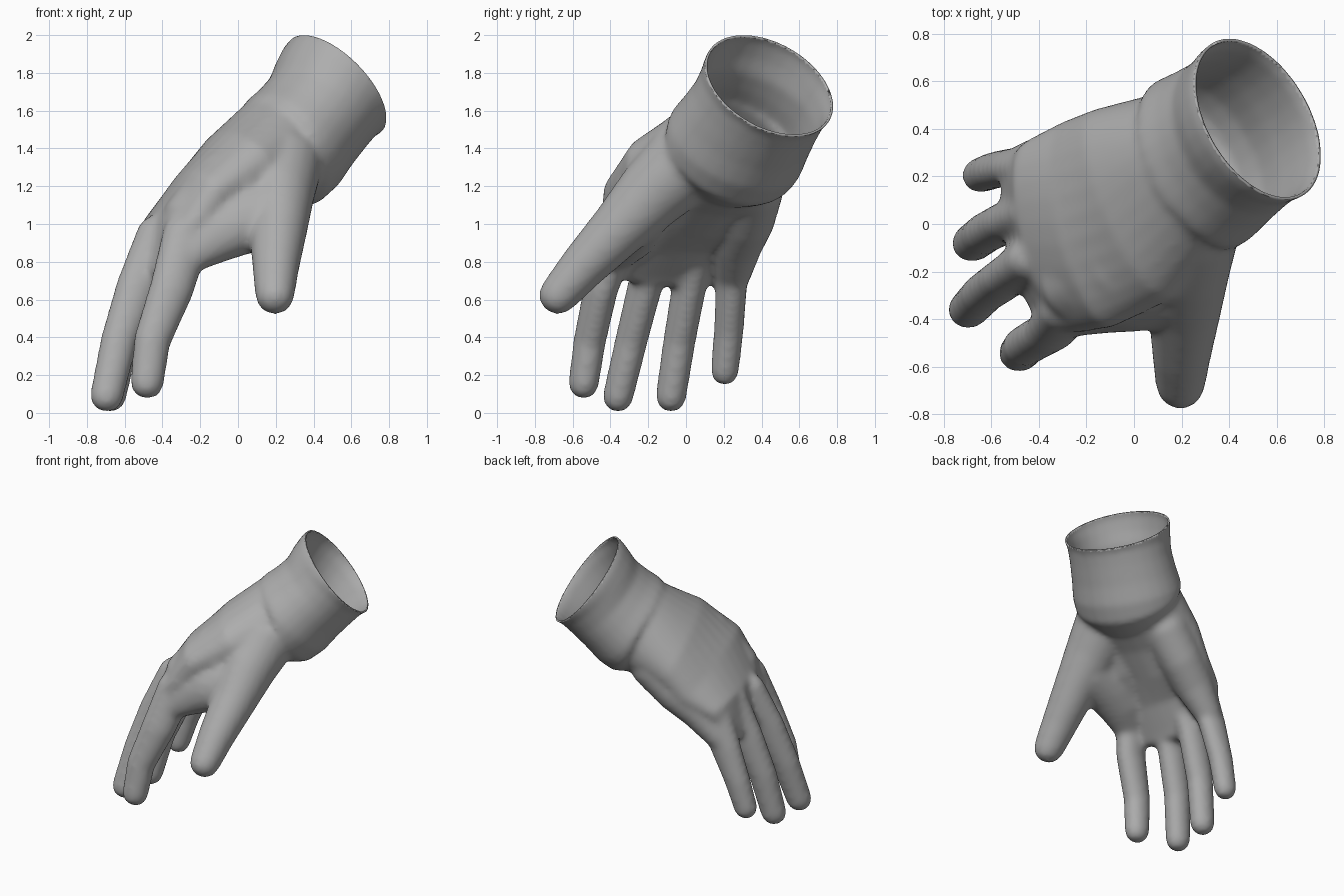
import bpy, bmesh, math
from mathutils import Vector

cube = bpy.data.objects.get("Cube")
if cube:
    bpy.data.objects.remove(cube)

grey = bpy.data.materials.new("soft_grey")
grey.use_nodes = True
COLOR = (0.42, 0.42, 0.42, 1)
grey.diffuse_color = COLOR
grey.node_tree.nodes["Principled BSDF"].inputs["Base Color"].default_value = COLOR

AXIS = Vector((0.65, 0.43, 0.63)).normalized()   # from wrist towards the opening
RIM = Vector((0.52, 0.44, 1.73))                 # centre of the opening
ACROSS = Vector((0.35, -0.85, 0.22))             # from little finger to index side
BACK = AXIS.cross(ACROSS).normalized()           # towards the back of the hand
KNUCKLE = (0.2, -0.95, 0)
FORWARD = (0, -0.6, -0.8)


def loft(bm, sections, sides=20):
    """Closed tube; sections are (centre, half width, half thickness, width direction)."""
    pts = [Vector(s[0]) for s in sections]
    rings = []
    for i, (c, w, h, across) in enumerate(sections):
        t = (pts[min(i + 1, len(pts) - 1)] - pts[max(i - 1, 0)]).normalized()
        u = Vector(across)
        u = (u - t * u.dot(t)).normalized()
        rings.append((pts[i], w, h, u, t.cross(u), t))

    def dome(ring, sign):
        c, w, h, u, n, t = ring
        steps = [math.radians(a) for a in (30, 55, 78)]
        return [(c + t * sign * min(w, h) * math.sin(a), w * math.cos(a), h * math.cos(a), u, n, t)
                for a in steps]

    rings = dome(rings[0], -1)[::-1] + rings + dome(rings[-1], 1)
    loops = []
    for c, w, h, u, n, t in rings:
        angles = [2 * math.pi * k / sides for k in range(sides)]
        loops.append([bm.verts.new(c + u * w * math.cos(a) + n * h * math.sin(a)) for a in angles])
    for lo, hi in zip(loops, loops[1:]):
        for k in range(sides):
            j = (k + 1) % sides
            bm.faces.new((lo[k], lo[j], hi[j], hi[k]))
    bm.faces.new(loops[0][::-1])
    bm.faces.new(loops[-1])


def round_loft(bm, path, radii):
    loft(bm, [(p, r, r, (1, 0, 0)) for p, r in zip(path, radii)])


def make_object(name, bm):
    mesh = bpy.data.meshes.new(name)
    bm.to_mesh(mesh)
    bm.free()
    mesh.materials.append(grey)
    obj = bpy.data.objects.new(name, mesh)
    bpy.context.collection.objects.link(obj)
    return obj


# Cuff: distance from the opening, half width, half thickness, shift to the back
bm = bmesh.new()
cuff = [(-0.12, 0.378, 0.347, 0), (0.02, 0.378, 0.345, 0), (0.06, 0.366, 0.330, 0.007),
        (0.17, 0.364, 0.312, 0.032), (0.30, 0.376, 0.315, 0.045), (0.42, 0.392, 0.33, 0.055),
        (0.48, 0.39, 0.33, 0.055), (0.51, 0.36, 0.30, 0.04)]
loft(bm, [(RIM - AXIS * d + BACK * s, w, h, ACROSS) for d, w, h, s in cuff], sides=28)

# Palm, from inside the cuff down to the knuckles
loft(bm, [
    (RIM - AXIS * 0.40 + BACK * 0.03, 0.33, 0.29, ACROSS),
    (RIM - AXIS * 0.51 + BACK * 0.03, 0.36, 0.30, ACROSS),
    ((0.0, 0.085, 1.26), 0.44, 0.25, ACROSS),
    ((-0.19, 0.0, 1.10), 0.455, 0.205, (0.28, -0.88, 0.28)),
    ((-0.35, -0.055, 0.94), 0.42, 0.155, KNUCKLE),
    ((-0.45, -0.085, 0.75), 0.35, 0.085, KNUCKLE),
], sides=28)

# Fingers: centre points from knuckle to tip, deeper than wide near the knuckle
fingers = {
    "index": [(-0.27, -0.35, 0.95), (-0.35, -0.45, 0.66), (-0.455, -0.51, 0.38), (-0.482, -0.542, 0.155)],
    "middle": [(-0.41, -0.14, 0.94), (-0.53, -0.22, 0.66), (-0.63, -0.29, 0.38), (-0.696, -0.36, 0.085)],
    "ring": [(-0.40, 0.06, 0.94), (-0.52, 0.015, 0.66), (-0.62, -0.035, 0.38), (-0.68, -0.08, 0.085)],
    "little": [(-0.40, 0.24, 0.91), (-0.50, 0.24, 0.66), (-0.59, 0.225, 0.42), (-0.645, 0.205, 0.22)],
}
for name, path in fingers.items():
    size = 0.92 if name == "little" else 1
    widths = (0.10, 0.09, 0.086, 0.082)
    depths = (0.13, 0.12, 0.10, 0.09)
    loft(bm, [(p, w * size, h * size, KNUCKLE) for p, w, h in zip(path, widths, depths)], sides=16)

# Thumb with its fleshy base
round_loft(bm, [(0.23, -0.01, 1.32), (0.215, -0.19, 1.15), (0.215, -0.35, 0.98),
                (0.20, -0.55, 0.77), (0.195, -0.675, 0.625)], (0.22, 0.19, 0.155, 0.125, 0.105))

# Fleshy side of the palm on the index side, and the heel on the little finger side
round_loft(bm, [(0.17, 0.0, 1.33), (-0.04, -0.16, 1.17), (-0.22, -0.24, 1.03)], (0.22, 0.235, 0.18))
round_loft(bm, [(0.03, 0.36, 1.19), (-0.15, 0.32, 1.02), (-0.31, 0.27, 0.89), (-0.45, 0.25, 0.73)],
           (0.16, 0.15, 0.135, 0.095))

# Web between thumb and index finger
loft(bm, [((0.19, -0.25, 1.07), 0.20, 0.17, FORWARD),
          ((-0.03, -0.27, 1.02), 0.21, 0.17, FORWARD),
          ((-0.18, -0.30, 0.95), 0.20, 0.15, FORWARD),
          ((-0.28, -0.36, 0.86), 0.15, 0.11, FORWARD)])

# Fuse all parts into one skin and soften it
bmesh.ops.recalc_face_normals(bm, faces=bm.faces)
blank = make_object("glove_blank", bm)
remesh = blank.modifiers.new("fuse", "REMESH")
remesh.mode = "VOXEL"
remesh.voxel_size = 0.018
soften = blank.modifiers.new("soften", "SMOOTH")
soften.factor = 0.5
soften.iterations = 14
bm = bmesh.new()
bm.from_object(blank, bpy.context.evaluated_depsgraph_get())
bpy.data.objects.remove(blank)

# Cut the opening and give the hollow glove a thin wall
bmesh.ops.bisect_plane(bm, geom=bm.verts[:] + bm.edges[:] + bm.faces[:],
                       plane_co=RIM, plane_no=AXIS, clear_outer=True)
glove = make_object("glove", bm)
wall = glove.modifiers.new("wall", "SOLIDIFY")
wall.thickness = 0.012
wall.offset = -1
glove.select_set(True)
bpy.context.view_layer.objects.active = glove
bpy.ops.object.shade_smooth_by_angle(angle=math.radians(50))
